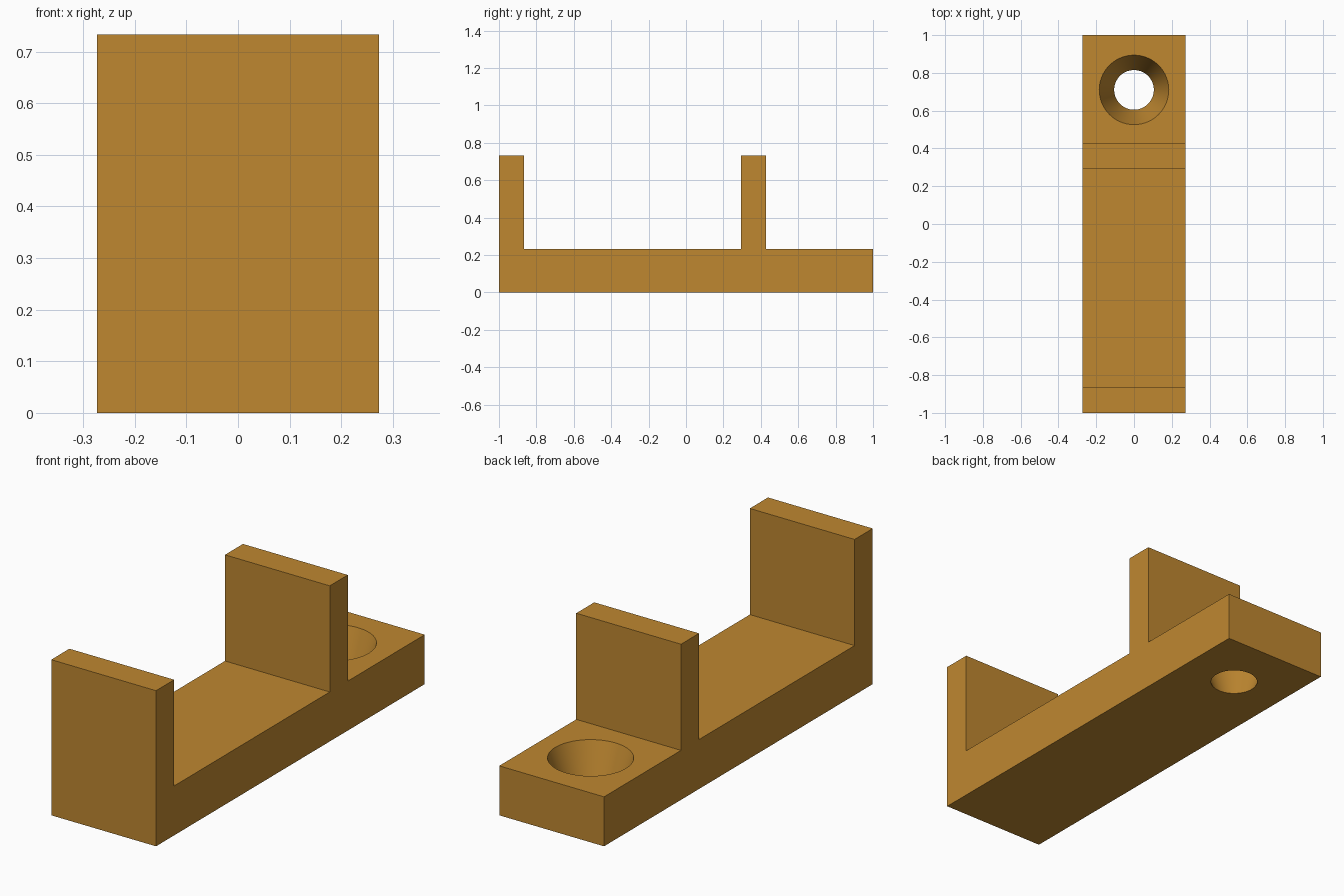
import bpy, bmesh

if "Cube" in bpy.data.objects:
    bpy.data.objects.remove(bpy.data.objects["Cube"])

HALF_W = 0.273      # half width of the bracket
BASE_H = 0.233      # base plate height
WALL_H = 0.733      # upright wall height
HOLE_Y, R_TOP, R_BOTTOM = 0.71, 0.184, 0.105

ochre = bpy.data.materials.new("ochre")
ochre.diffuse_color = (0.52, 0.245, 0.03, 1)
ochre.use_nodes = True
ochre.node_tree.nodes["Principled BSDF"].inputs["Base Color"].default_value = ochre.diffuse_color


def add_object(name, bm):
    bmesh.ops.recalc_face_normals(bm, faces=bm.faces)
    mesh = bpy.data.meshes.new(name)
    bm.to_mesh(mesh)
    bm.free()
    mesh.materials.append(ochre)
    obj = bpy.data.objects.new(name, mesh)
    bpy.context.collection.objects.link(obj)
    return obj


# Bracket: side profile (y, z) with two upright walls, extruded across x
profile = [(-1, 0), (1, 0), (1, BASE_H), (0.427, BASE_H), (0.427, WALL_H),
           (0.293, WALL_H), (0.293, BASE_H), (-0.865, BASE_H),
           (-0.865, WALL_H), (-1, WALL_H)]
bm = bmesh.new()
side = bm.faces.new([bm.verts.new((-HALF_W, y, z)) for y, z in profile])
ext = bmesh.ops.extrude_face_region(bm, geom=[side])
bmesh.ops.translate(bm, vec=(2 * HALF_W, 0, 0),
                    verts=[v for v in ext["geom"] if isinstance(v, bmesh.types.BMVert)])
bracket = add_object("bracket", bm)

# Tapered screw hole cutter, extended past both faces of the base
margin = 0.05
slope = (R_TOP - R_BOTTOM) / BASE_H
bm = bmesh.new()
bmesh.ops.create_cone(bm, cap_ends=True, segments=96,
                      radius1=R_BOTTOM - slope * margin,
                      radius2=R_TOP + slope * margin,
                      depth=BASE_H + 2 * margin)
bmesh.ops.translate(bm, vec=(0, HOLE_Y, BASE_H / 2), verts=bm.verts)
cutter = add_object("screw_hole_cutter", bm)
cutter.hide_render = True

# Cut the hole and smooth its wall only
cut = bracket.modifiers.new("screw_hole", 'BOOLEAN')
cut.operation = 'DIFFERENCE'
cut.solver = 'EXACT'
cut.object = cutter
bpy.context.view_layer.objects.active = bracket
bracket.select_set(True)
bpy.ops.object.modifier_apply(modifier=cut.name)
bpy.data.objects.remove(cutter)
bpy.ops.object.shade_smooth_by_angle()
